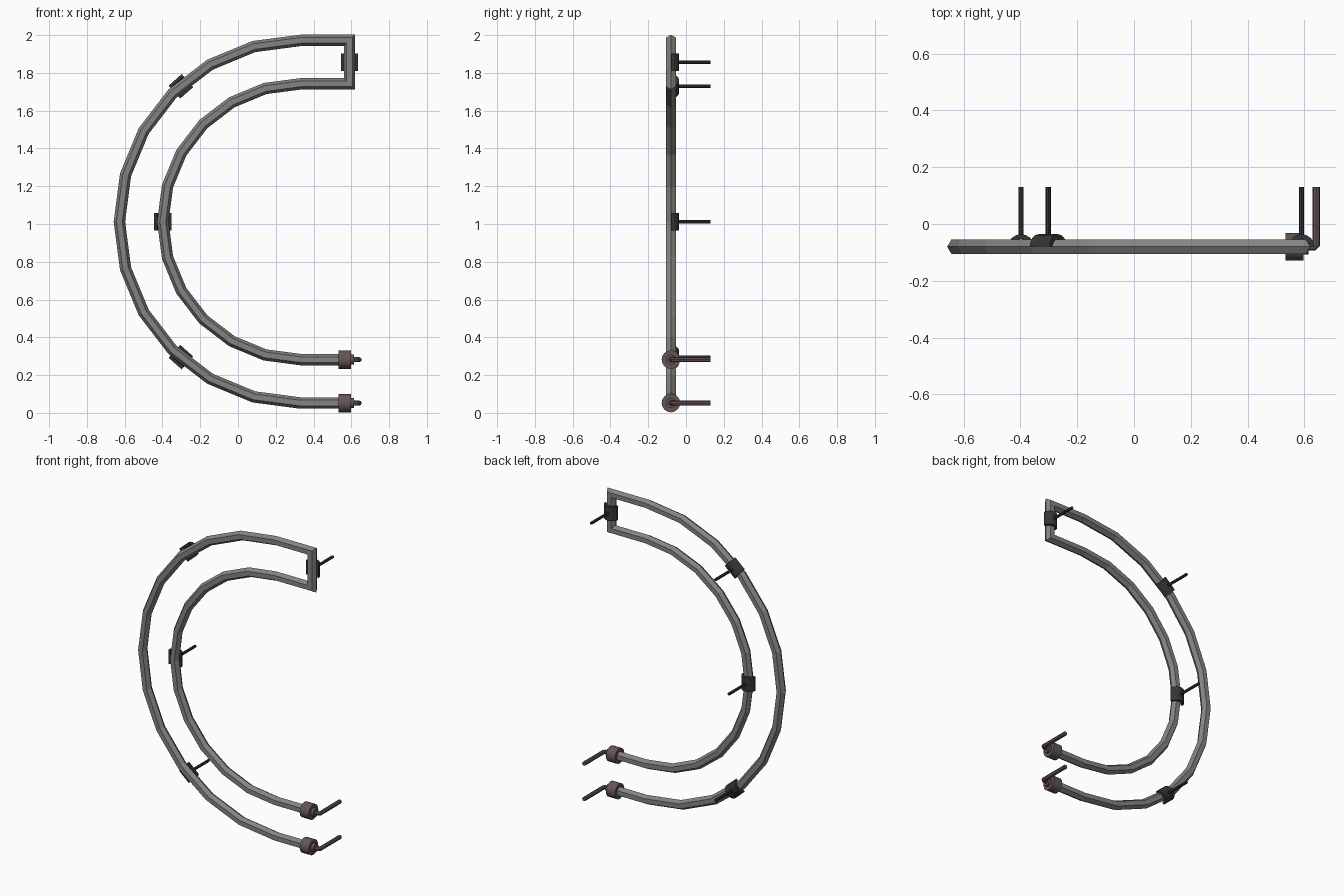
import bpy, bmesh
from math import sin, cos, pi, radians
from mathutils import Vector

cube = bpy.data.objects.get("Cube")
if cube:
    bpy.data.objects.remove(cube)


def material(name, rgb):
    mat = bpy.data.materials.new(name)
    mat.use_nodes = True
    mat.diffuse_color = (*rgb, 1)
    mat.node_tree.nodes["Principled BSDF"].inputs["Base Color"].default_value = (*rgb, 1)
    return mat


GREY = material("tube grey", (0.23, 0.23, 0.23))
BLACK = material("clip black", (0.035, 0.035, 0.035))
BROWN = material("cap brown", (0.13, 0.09, 0.09))


def finish(bm, name, mat, smooth=False):
    bmesh.ops.recalc_face_normals(bm, faces=bm.faces)
    mesh = bpy.data.meshes.new(name)
    bm.to_mesh(mesh)
    bm.free()
    mesh.materials.append(mat)
    obj = bpy.data.objects.new(name, mesh)
    bpy.context.collection.objects.link(obj)
    if smooth:
        bpy.ops.object.select_all(action='DESELECT')
        obj.select_set(True)
        bpy.context.view_layer.objects.active = obj
        bpy.ops.object.shade_smooth_by_angle(angle=radians(40))
    return obj


def bridge(bm, rings):
    for a, b in zip(rings, rings[1:]):
        for i in range(len(a)):
            j = (i + 1) % len(a)
            bm.faces.new((a[i], a[j], b[j], b[i]))
    bm.faces.new(rings[0])
    bm.faces.new(rings[-1])


def sweep(name, path, radius, sides, normal, mat, smooth=False):
    """Sweep a polygon along a flat path with mitred corners."""
    pts = [Vector(p) for p in path]
    n = Vector(normal)
    dirs = [(b - a).normalized() for a, b in zip(pts, pts[1:])]
    bm = bmesh.new()
    rings = []
    for i, p in enumerate(pts):
        before, after = dirs[max(i - 1, 0)], dirs[min(i, len(dirs) - 1)]
        tangent = (before + after).normalized()
        side = n.cross(tangent) / tangent.dot(before)
        rings.append([bm.verts.new(p + radius * (side * cos(2 * pi * k / sides)
                                                 + n * sin(2 * pi * k / sides)))
                      for k in range(sides)])
    bridge(bm, rings)
    return finish(bm, name, mat, smooth)


# Shared layout: two concentric arcs in one upright plane
CX, CZ, Y = 0.332, 1.012, -0.08
OUTER, INNER = 0.96, 0.73
END_X, BACK = 0.59, 0.13
Y_AXIS, Z_AXIS = (0, 1, 0), (0, 0, 1)


def on_arc(radius, degrees):
    t = radians(degrees)
    return (CX + radius * cos(t), Y, CZ + radius * sin(t))


# Bent tube: outer arc, short upright end, inner arc back
outer = [on_arc(OUTER, a) for a in range(270, 89, -15)]
inner = [on_arc(INNER, a) for a in range(90, 271, 15)]
path = ([(0.55, Y, CZ - OUTER)] + outer
        + [(END_X, Y, CZ + OUTER), (END_X, Y, CZ + INNER)]
        + inner + [(0.55, Y, CZ - INNER)])
sweep("bent_tube", path, 0.03, 6, Y_AXIS, GREY)

# End caps with a collar and a bent pin
for label, radius in (("outer", OUTER), ("inner", INNER)):
    z = CZ - radius
    for part, x0, x1, r in (("cap", 0.533, 0.597, 0.049),
                            ("collar", 0.59, 0.615, 0.027)):
        sweep(f"{label}_{part}", [(x0, Y, z), (x1, Y, z)], r, 16, Z_AXIS, BROWN, True)
    sweep(f"{label}_pin", [(0.6, Y, z), (0.634, Y, z), (0.642, Y + 0.008, z),
                           (0.642, BACK, z)], 0.013, 8, Z_AXIS, BROWN)


def clip(name, centre, degrees):
    """Half-ring saddle behind the tube, with a rod to the wall."""
    c = Vector(centre)
    t = radians(degrees)
    across, along = Vector((cos(t), 0, sin(t))), Vector((-sin(t), 0, cos(t)))
    steps = 8
    arc = [(cos(pi * k / steps), sin(pi * k / steps)) for k in range(steps + 1)]
    profile = [(0.046 * u, 0.044 * v) for u, v in arc]
    profile += [(0.03 * u, 0.027 * v) for u, v in reversed(arc)]
    bm = bmesh.new()
    bridge(bm, [[bm.verts.new(c + across * u + Vector((0, v, 0)) + along * s)
                 for u, v in profile] for s in (-0.046, 0.046)])
    finish(bm, name + "_saddle", BLACK)
    sweep(name + "_rod", [c + Vector((0, 0.035, 0)), (c.x, BACK, c.z)],
          0.009, 8, Z_AXIS, BLACK)


clip("end_clip", (END_X, Y, 1.857), 0)
clip("upper_clip", on_arc(OUTER - 0.003, 131.5), 131.5)
clip("lower_clip", on_arc(OUTER - 0.003, 228.5), 228.5)
clip("middle_clip", on_arc(INNER, 180), 180)
